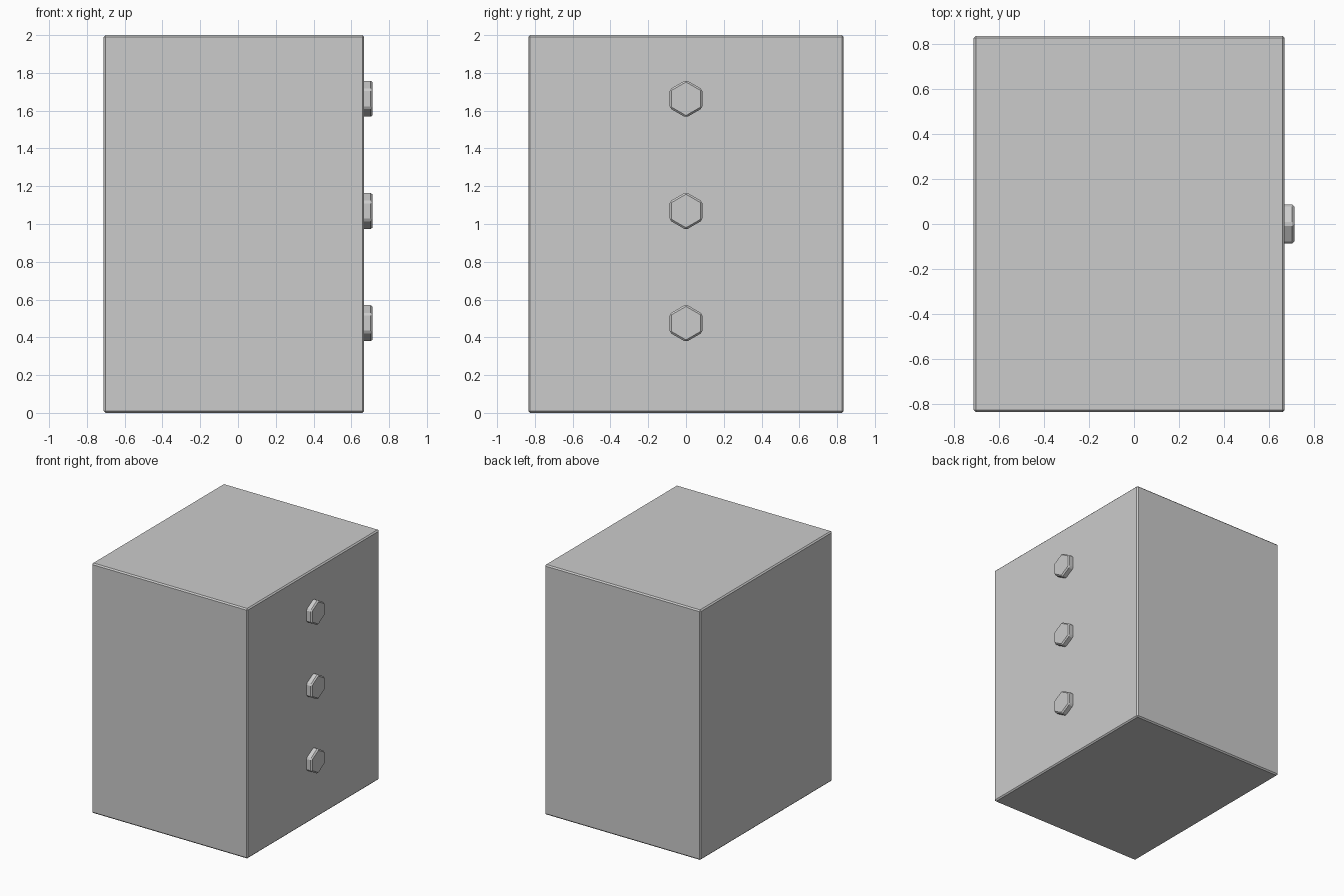
import bpy
from math import pi

if "Cube" in bpy.data.objects:
    bpy.data.objects.remove(bpy.data.objects["Cube"])


def add_bevel(obj, width):
    mod = obj.modifiers.new("edge_chamfer", "BEVEL")
    mod.width = width
    mod.segments = 1
    mod.limit_method = "ANGLE"


# Main block with fine chamfered edges
x_min, x_max = -0.712, 0.668
bpy.ops.mesh.primitive_cube_add(size=1, location=((x_min + x_max) / 2, 0, 1))
block = bpy.context.object
block.name = "block"
block.scale = (x_max - x_min, 1.67, 2.0)
bpy.ops.object.transform_apply(location=False, rotation=False, scale=True)
add_bevel(block, 0.01)

# Column of hexagonal bolt heads on the right face, one corner pointing up
head_back, head_front = 0.648, 0.712
for i in range(3):
    z = 0.475 + i * 0.594
    bpy.ops.mesh.primitive_cylinder_add(
        vertices=6, radius=0.1, depth=head_front - head_back,
        location=((head_back + head_front) / 2, 0, z), rotation=(0, pi / 2, 0))
    bolt = bpy.context.object
    bolt.name = f"bolt_head_{i + 1}"
    # A corner of the hexagon must sit on the vertical axis
    bpy.ops.object.transform_apply(location=False, rotation=True, scale=True)
    top = max(v.co.z for v in bolt.data.vertices)
    if top < 0.095:
        bolt.rotation_euler.x = pi / 6
        bpy.ops.object.transform_apply(location=False, rotation=True, scale=False)
    add_bevel(bolt, 0.01)
